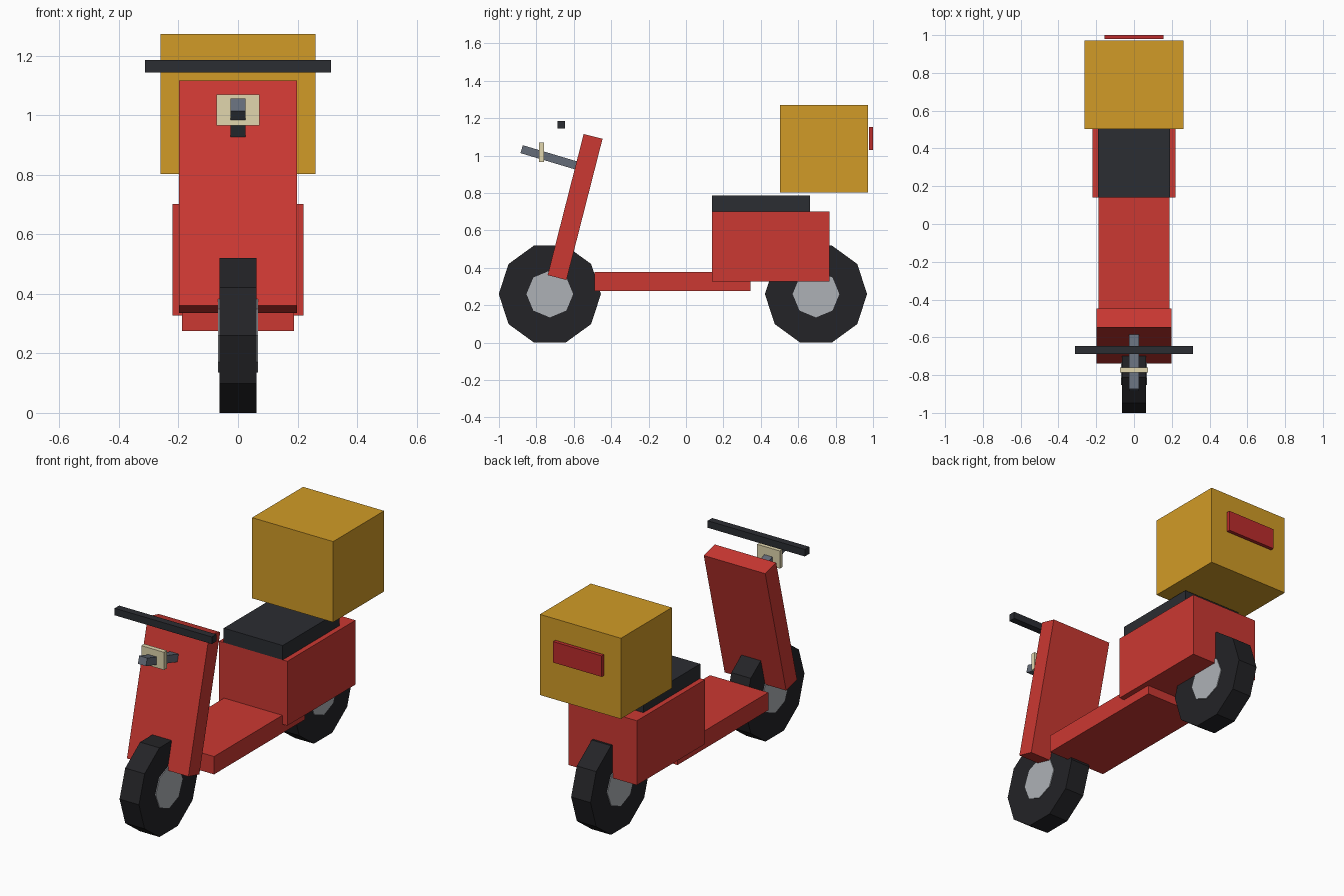
import bpy
from math import pi

if "Cube" in bpy.data.objects:
    bpy.data.objects.remove(bpy.data.objects["Cube"])


def material(name, rgb):
    m = bpy.data.materials.new(name)
    m.diffuse_color = (*rgb, 1)
    m.use_nodes = True
    m.node_tree.nodes["Principled BSDF"].inputs["Base Color"].default_value = m.diffuse_color
    return m


RED = material("red_paint", (0.60, 0.04, 0.032))
DARK = material("dark_trim", (0.024, 0.026, 0.032))
RUBBER = material("rubber", (0.017, 0.017, 0.02))
HUB = material("hub_metal", (0.42, 0.44, 0.47))
STEEL = material("steel", (0.13, 0.15, 0.19))
YELLOW = material("yellow_box", (0.64, 0.33, 0.02))
CREAM = material("cream_lens", (0.75, 0.67, 0.42))
LAMP = material("red_lens", (0.50, 0.025, 0.025))


def box(name, half_width, y, z, mat, tilt=0):
    """Box centred on x = 0, spanning y and z, then tilted about x."""
    bpy.ops.mesh.primitive_cube_add(
        size=1, location=(0, sum(y) / 2, sum(z) / 2), rotation=(tilt, 0, 0))
    ob = bpy.context.object
    ob.name = name
    ob.scale = (2 * half_width, y[1] - y[0], z[1] - z[0])
    ob.data.materials.append(mat)
    return ob


def disc(name, y, radius, width, sides, mat):
    """Flat-faced cylinder with its axle along x."""
    bpy.ops.mesh.primitive_cylinder_add(
        vertices=sides, radius=radius, depth=width,
        location=(0, y, 0.26), rotation=(0, pi / 2, 0))
    ob = bpy.context.object
    ob.name = name
    ob.data.materials.append(mat)


# Wheels
for side, y in (("front", -0.728), ("rear", 0.695)):
    disc(side + "_tire", y, 0.273, 0.125, 10, RUBBER)
    disc(side + "_hub", y, 0.125, 0.135, 8, HUB)

# Body
box("floorboard", 0.188, (-0.489, 0.346), (0.275, 0.379), RED)
box("rear_body", 0.22, (0.14, 0.767), (0.327, 0.702), RED)
box("seat", 0.19, (0.14, 0.664), (0.702, 0.786), DARK)
box("front_shield", 0.198, (-0.645, -0.541), (0.336, 1.115), RED, -0.25)

# Steering and headlight
box("handlebar", 0.313, (-0.688, -0.647), (1.144, 1.185), DARK)
box("steering_stem", 0.026, (-0.886, -0.532), (0.962, 1.006), STEEL, -0.29)
box("headlight", 0.073, (-0.786, -0.759), (0.966, 1.069), CREAM)

# Cargo box and tail light
box("cargo_box", 0.261, (0.503, 0.972), (0.802, 1.272), YELLOW)
box("tail_light", 0.157, (0.979, 1.0), (1.03, 1.152), LAMP)
